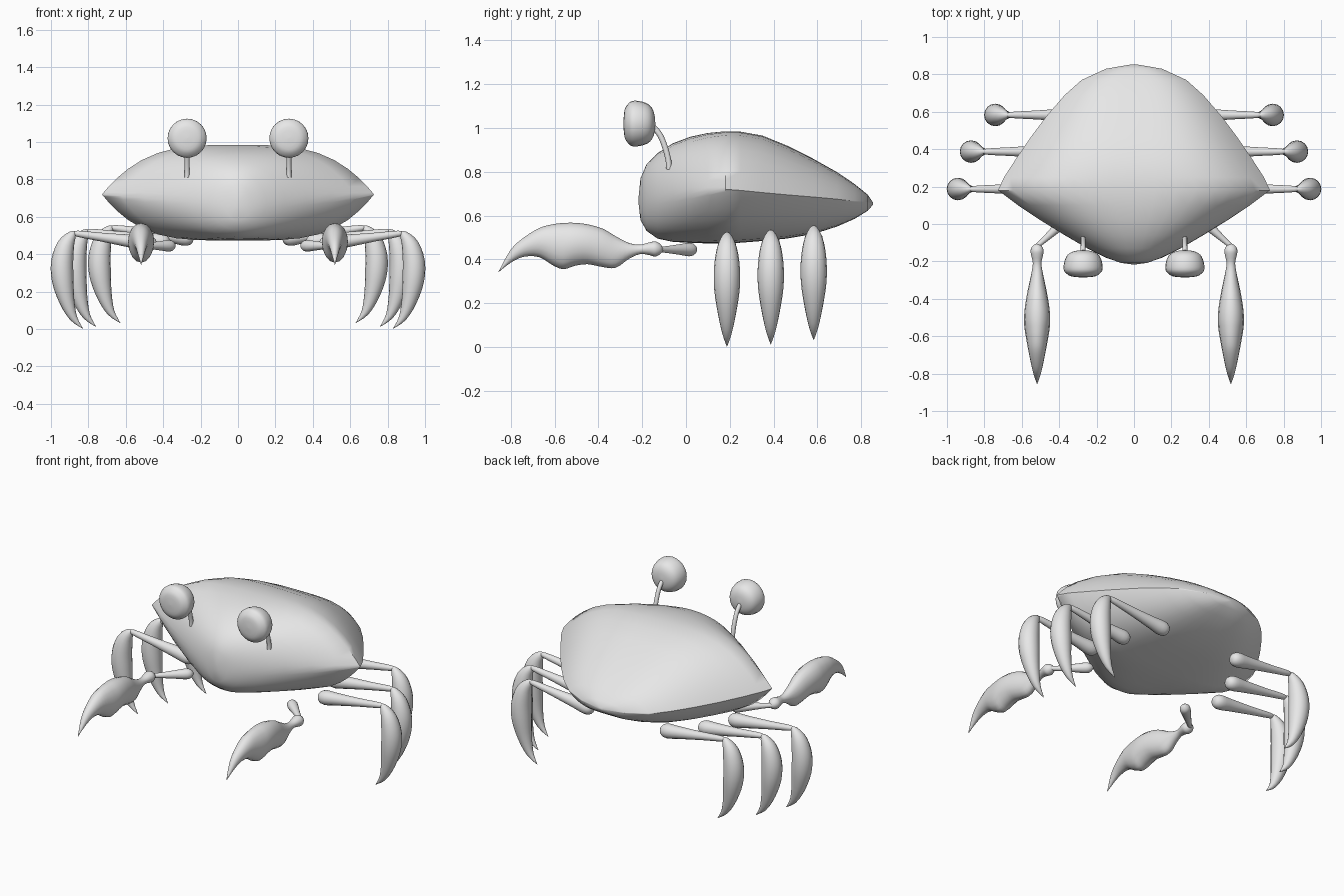
import bpy
import bmesh
import math
from mathutils import Vector

if "Cube" in bpy.data.objects:
    bpy.data.objects.remove(bpy.data.objects["Cube"])

grey = bpy.data.materials.new("shell grey")
grey.use_nodes = True
grey.diffuse_color = (0.8, 0.8, 0.8, 1)
grey.node_tree.nodes["Principled BSDF"].inputs["Base Color"].default_value = (0.8, 0.8, 0.8, 1)


def loft(name, rings, sharp=50):
    """Skin a list of closed rings and cap both ends."""
    bm = bmesh.new()
    loops = [[bm.verts.new(p) for p in ring] for ring in rings]
    n = len(loops[0])
    for a, b in zip(loops, loops[1:]):
        for i in range(n):
            j = (i + 1) % n
            bm.faces.new((a[i], a[j], b[j], b[i]))
    bm.faces.new(loops[0])
    bm.faces.new(loops[-1])
    bmesh.ops.remove_doubles(bm, verts=bm.verts, dist=0.0005)
    bmesh.ops.recalc_face_normals(bm, faces=bm.faces)
    mesh = bpy.data.meshes.new(name)
    bm.to_mesh(mesh)
    bm.free()
    mesh.materials.append(grey)
    mesh.shade_smooth()
    mesh.set_sharp_from_angle(angle=math.radians(sharp))
    obj = bpy.data.objects.new(name, mesh)
    bpy.context.collection.objects.link(obj)
    return obj


def refine(rows, steps=3):
    """Catmull-Rom interpolation of a few control rows."""
    pts = [rows[0]] + list(rows) + [rows[-1]]
    out = []
    for a, b, c, d in zip(pts, pts[1:], pts[2:], pts[3:]):
        for k in range(steps):
            t = k / steps
            out.append([0.5 * (2 * q + (r - p) * t + (2 * p - 5 * q + 4 * r - s) * t ** 2
                               + (3 * q - p - 3 * r + s) * t ** 3)
                        for p, q, r, s in zip(a, b, c, d)])
    out.append(list(rows[-1]))
    return out


def tube(name, rows, side, axis=None, mirror=1, sides=16):
    """Tapered tube; each row is x, y, z, radius along side, radius across."""
    rows = refine(rows)
    mids = [Vector(r[:3]) for r in rows]
    side = Vector(side)
    rings = []
    for i, (mid, row) in enumerate(zip(mids, rows)):
        run = Vector(axis) if axis else mids[min(i + 1, len(mids) - 1)] - mids[max(i - 1, 0)]
        across = run.cross(side).normalized()
        ring = []
        for k in range(sides):
            a = math.tau * k / sides
            p = mid + side * max(row[3], 0) * math.cos(a) + across * max(row[4], 0) * math.sin(a)
            ring.append((p.x * mirror, p.y, p.z))
        rings.append(ring)
    return loft(name, rings)


# Shell: y, half width, top, bottom, rim height, rim sharpness
shell_rows = [
    (-0.216, 0.01, 0.69, 0.65, 0.67, 0),
    (-0.208, 0.07, 0.77, 0.58, 0.67, 0),
    (-0.18, 0.15, 0.835, 0.53, 0.675, 0.05),
    (-0.13, 0.25, 0.885, 0.495, 0.68, 0.1),
    (-0.06, 0.37, 0.93, 0.48, 0.69, 0.25),
    (0.02, 0.50, 0.96, 0.475, 0.70, 0.45),
    (0.10, 0.62, 0.977, 0.473, 0.71, 0.75),
    (0.18, 0.727, 0.985, 0.473, 0.72, 1),
    (0.25, 0.695, 0.983, 0.476, 0.715, 1),
    (0.35, 0.63, 0.965, 0.484, 0.705, 1),
    (0.46, 0.555, 0.92, 0.495, 0.695, 1),
    (0.58, 0.465, 0.86, 0.515, 0.685, 1),
    (0.69, 0.37, 0.798, 0.55, 0.675, 1),
    (0.77, 0.28, 0.744, 0.585, 0.665, 1),
    (0.83, 0.15, 0.695, 0.622, 0.66, 1),
    (0.854, 0.01, 0.66, 0.65, 0.655, 1),
]
rings = []
for y, w, top, bottom, rim, k in shell_rows:
    ring = []
    for i in range(40):
        a = math.tau * i / 40
        c, s = math.cos(a), math.sin(a)
        power = 3.4 if s > 0 else 3.8
        f = k * (1 - abs(c) ** power) + (1 - k) * abs(s)
        z = rim + f * ((top - rim) if s > 0 else (bottom - rim))
        ring.append((w * c, y, z))
    rings.append(ring)
loft("shell", rings, 60)

# Leg shapes, placed by an offset per pair
thigh = [(0.435, 0.455, 0.002), (0.445, 0.456, 0.028), (0.48, 0.458, 0.043),
         (0.56, 0.468, 0.036), (0.72, 0.49, 0.024), (0.86, 0.51, 0.016), (0.885, 0.513, 0.002)]
shin = [(0.865, 0.52, 0.002), (0.885, 0.505, 0.022), (0.92, 0.45, 0.046), (0.94, 0.36, 0.059),
        (0.937, 0.26, 0.058), (0.915, 0.15, 0.041), (0.88, 0.06, 0.021), (0.83, 0.003, 0.001)]
pairs = {"front": (0, 0.187, 0), "middle": (-0.07, 0.387, 0.01), "rear": (-0.2, 0.583, 0.03)}

# Pincer: y, top, bottom, half width
pincer = [(-0.105, 0.448, 0.444, 0.002), (-0.115, 0.468, 0.426, 0.022),
          (-0.14, 0.482, 0.413, 0.035), (-0.17, 0.477, 0.42, 0.031),
          (-0.21, 0.467, 0.424, 0.023), (-0.26, 0.475, 0.403, 0.03),
          (-0.32, 0.505, 0.362, 0.043), (-0.38, 0.54, 0.365, 0.055),
          (-0.45, 0.56, 0.378, 0.066), (-0.51, 0.567, 0.37, 0.07),
          (-0.56, 0.566, 0.355, 0.067), (-0.61, 0.56, 0.374, 0.059),
          (-0.67, 0.543, 0.41, 0.048), (-0.74, 0.5, 0.412, 0.034),
          (-0.80, 0.445, 0.385, 0.02), (-0.855, 0.346, 0.342, 0.001)]

# Eye: radius, y
eye = [(0.002, -0.286), (0.06, -0.281), (0.088, -0.266), (0.104, -0.243),
       (0.1, -0.2), (0.083, -0.165), (0.05, -0.146), (0.002, -0.14)]

for label, m in (("left", 1), ("right", -1)):
    # Walking legs
    for pair, (dx, y, dz) in pairs.items():
        for part, rows in (("upper_leg", thigh), ("lower_leg", shin)):
            tube(f"{pair}_{label}_{part}", [(x + dx, y, z + dz, r, r) for x, z, r in rows],
                 (0, 1, 0), mirror=m)
    # Arm and pincer
    arm = [(0.34, 0.045, 0.002), (0.35, 0.035, 0.022), (0.37, 0.015, 0.031),
           (0.42, -0.03, 0.024), (0.48, -0.085, 0.016), (0.515, -0.115, 0.013)]
    tube(f"{label}_arm", [(x, y, 0.445, r, r) for x, y, r in arm], (0, 0, 1), mirror=m)
    tube(f"{label}_pincer", [(0.518, y, (t + b) / 2, w, (t - b) / 2) for y, t, b, w in pincer],
         (1, 0, 0), axis=(0, 1, 0), mirror=m)
    # Eye and stalk
    tube(f"{label}_eye", [(0.272, y, 1.02, r, r) for r, y in eye],
         (1, 0, 0), axis=(0, 1, 0), mirror=m, sides=24)
    stalk = [(-0.155, 1.01), (-0.12, 0.97), (-0.095, 0.91), (-0.08, 0.85), (-0.077, 0.81)]
    tube(f"{label}_eye_stalk", [(0.272, y, z, 0.013, 0.013) for y, z in stalk],
         (1, 0, 0), mirror=m, sides=12)
